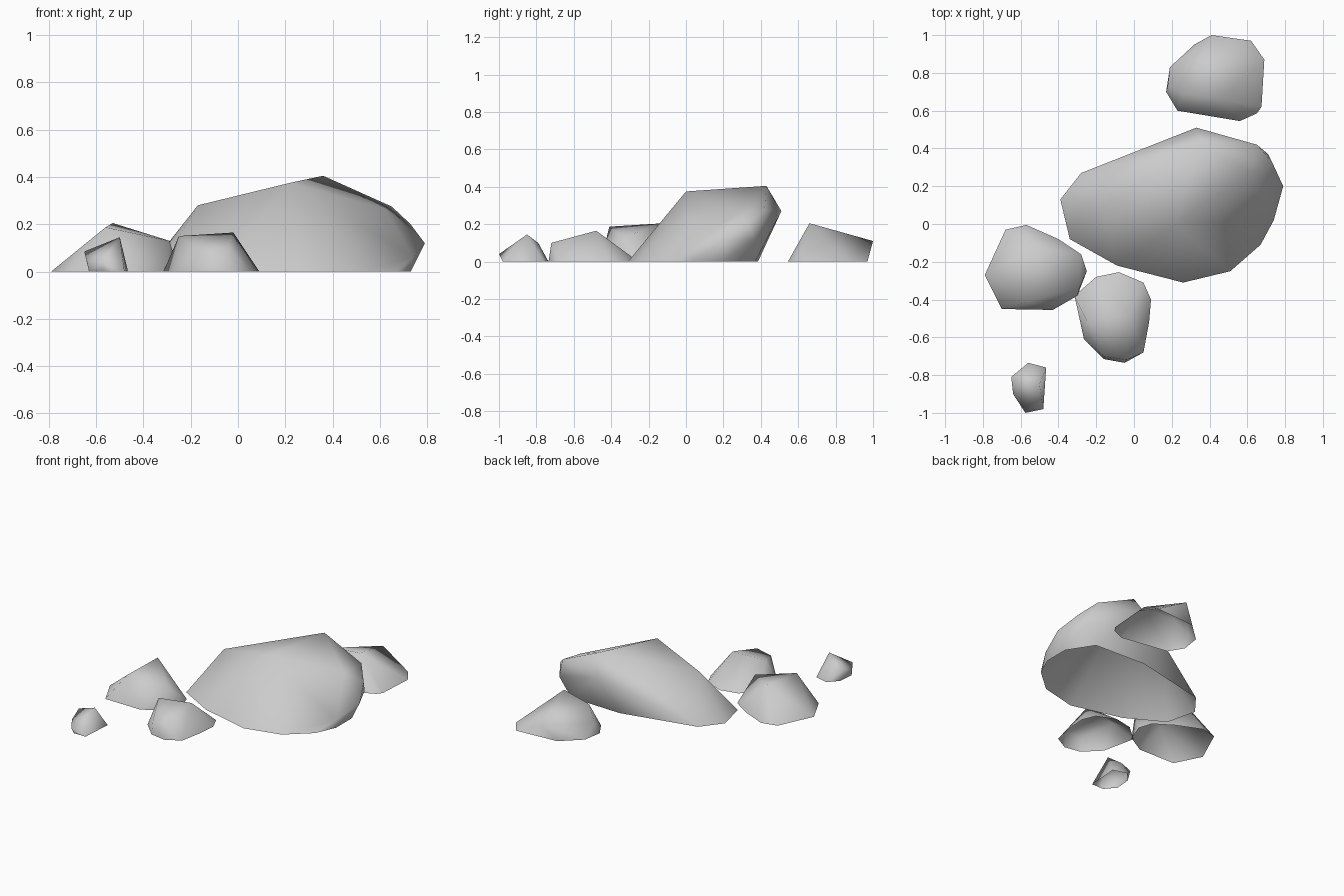
import bpy
import bmesh

if "Cube" in bpy.data.objects:
    bpy.data.objects.remove(bpy.data.objects["Cube"], do_unlink=True)

stone = bpy.data.materials.new("stone_grey")
stone.use_nodes = True
COLOUR = (0.6, 0.6, 0.6, 1)
stone.diffuse_color = COLOUR
stone.node_tree.nodes["Principled BSDF"].inputs["Base Color"].default_value = COLOUR


def boulder(name, ground, crown):
    """Convex stone from a ground outline and a few crown corners, open below."""
    bm = bmesh.new()
    for x, y in ground:
        bm.verts.new((x, y, 0))
    for corner in crown:
        bm.verts.new(corner)
    hull = bmesh.ops.convex_hull(bm, input=bm.verts)
    loose = set(hull["geom_interior"]) | set(hull["geom_unused"])
    bmesh.ops.delete(bm, geom=[g for g in loose if isinstance(g, bmesh.types.BMVert)],
                     context="VERTS")
    bmesh.ops.recalc_face_normals(bm, faces=bm.faces)
    under = [f for f in bm.faces if all(v.co.z < 0.001 for v in f.verts)]
    bmesh.ops.delete(bm, geom=under, context="FACES")
    for face in bm.faces:
        face.smooth = True
    mesh = bpy.data.meshes.new(name)
    bm.to_mesh(mesh)
    bm.free()
    mesh.materials.append(stone)
    bpy.context.collection.objects.link(bpy.data.objects.new(name, mesh))


# Large central boulder, overhanging at the back
boulder("large_boulder",
        [(-.39, .13), (-.34, -.08), (-.09, -.22), (.26, -.31), (.51, -.25),
         (.67, -.11), (.73, .03), (.73, .2), (.62, .37), (.24, .385), (-.28, .27)],
        [(-.17, .09, .28), (.22, 0, .375), (.36, .43, .405), (.33, .51, .27),
         (.62, .27, .265), (.65, .42, .275), (.73, .33, .2), (.71, .37, .12),
         (.79, .2, .12), (.74, .02, .06)])

# Stone behind
boulder("back_stone",
        [(.17, .7), (.19, .83), (.32, .95), (.62, .97), (.69, .87),
         (.675, .62), (.65, .585), (.56, .545), (.23, .6)],
        [(.47, .66, .205), (.26, .69, .175), (.18, .74, .08), (.41, 1, .11)])

# Stone on the side
boulder("side_stone",
        [(-.79, -.27), (-.7, -.45), (-.43, -.455), (-.3, -.38), (-.25, -.25),
         (-.28, -.16), (-.4, -.08), (-.57, -.005), (-.68, -.03)],
        [(-.53, -.12, .205), (-.56, -.41, .187), (-.29, -.34, .13)])

# Stone in front
boulder("front_stone",
        [(-.315, -.38), (-.2, -.28), (-.08, -.255), (.05, -.31), (.09, -.4),
         (.08, -.52), (.05, -.68), (-.05, -.735), (-.16, -.715), (-.265, -.61)],
        [(-.02, -.48, .165), (-.25, -.51, .15), (-.04, -.72, .1), (-.16, -.7, .09)])

# Small outlying stone
boulder("small_stone",
        [(-.62, -.8), (-.56, -.735), (-.465, -.76), (-.48, -.98), (-.57, -.98),
         (-.63, -.91)],
        [(-.5, -.85, .145), (-.65, -.81, .085), (-.64, -.9, .045), (-.56, -.79, .1),
         (-.575, -1, .04)])
